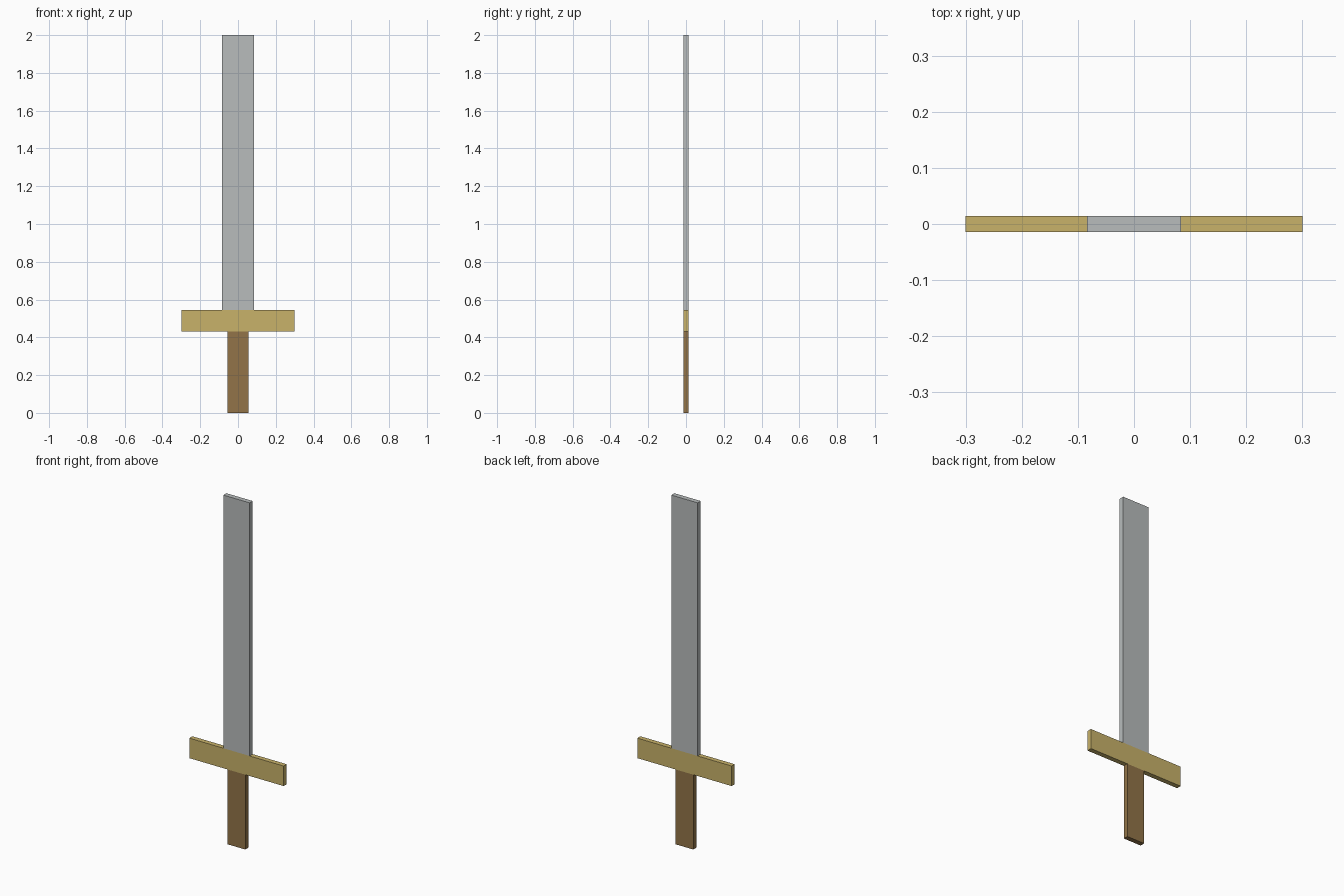
import bpy

cube = bpy.data.objects.get("Cube")
if cube:
    bpy.data.objects.remove(cube, do_unlink=True)

THICKNESS = 0.028
GRIP_TOP, GUARD_TOP, TIP = 0.43, 0.545, 2.0


def material(name, srgb):
    """Flat material from 0-255 display values."""
    color = [((c / 255 + 0.055) / 1.055) ** 2.4 for c in srgb] + [1.0]
    mat = bpy.data.materials.new(name)
    mat.use_nodes = True
    mat.diffuse_color = color
    mat.node_tree.nodes["Principled BSDF"].inputs["Base Color"].default_value = color
    return mat


def slab(name, width, bottom, top, mat):
    """Flat box spanning the given heights."""
    bpy.ops.mesh.primitive_cube_add(size=1, location=(0, 0, (bottom + top) / 2))
    obj = bpy.context.object
    obj.name = name
    obj.scale = (width, THICKNESS, top - bottom)
    bpy.ops.object.transform_apply(location=False, rotation=False, scale=True)
    obj.data.materials.append(mat)
    return obj


# Handle, crossguard and square-ended blade
slab("grip", 0.112, 0, GRIP_TOP, material("brown leather", (146, 116, 72)))
slab("crossguard", 0.6, GRIP_TOP, GUARD_TOP, material("dull gold", (200, 178, 106)))
slab("blade", 0.168, GUARD_TOP, TIP, material("steel grey", (184, 188, 188)))
